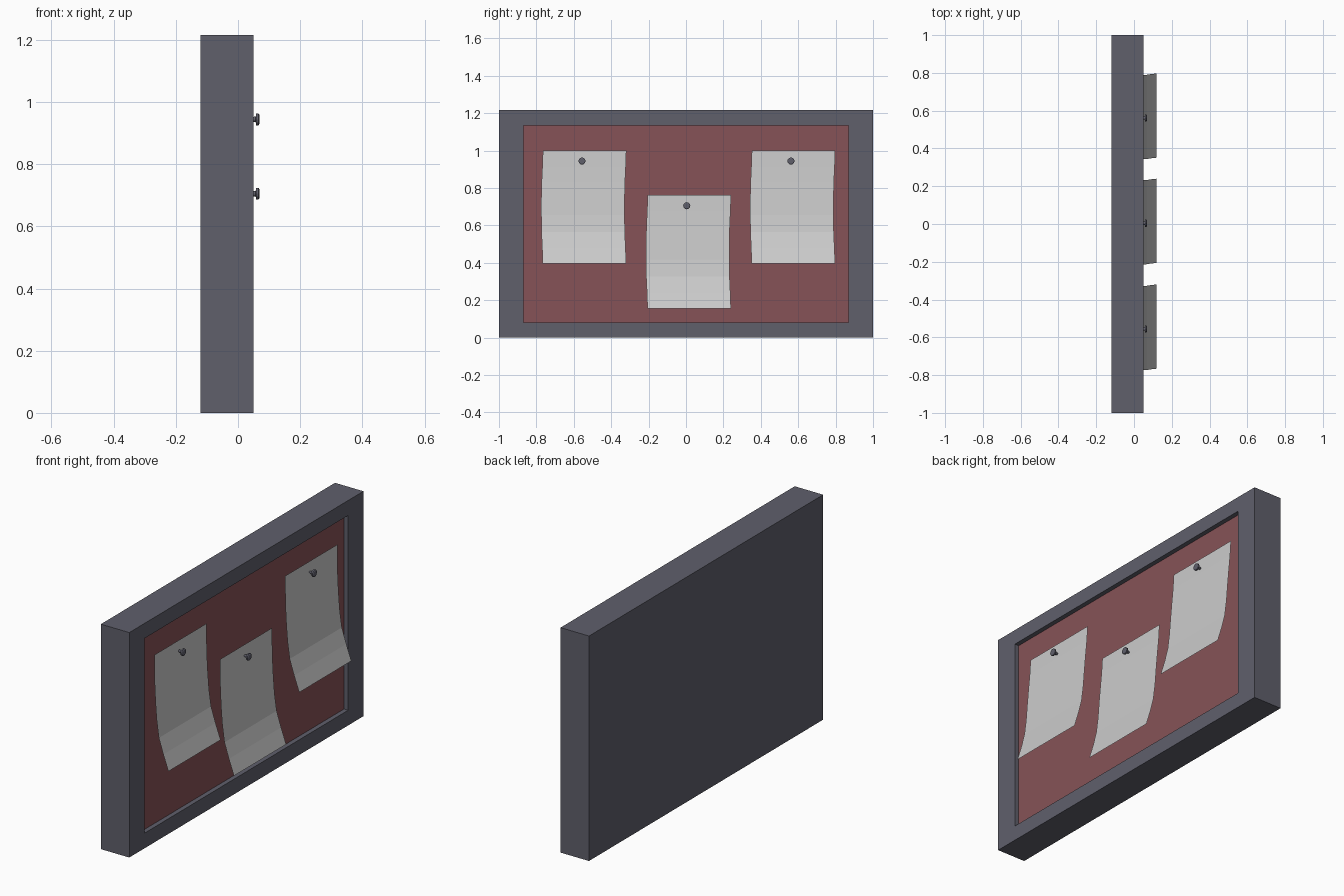
import bpy, bmesh, math
from mathutils import Matrix

if "Cube" in bpy.data.objects:
    bpy.data.objects.remove(bpy.data.objects["Cube"])


def material(name, rgb):
    m = bpy.data.materials.new(name)
    m.diffuse_color = (*rgb, 1)
    m.use_nodes = True
    m.node_tree.nodes["Principled BSDF"].inputs["Base Color"].default_value = m.diffuse_color
    return m


def add_object(name, bm, mat=None):
    me = bpy.data.meshes.new(name)
    bm.to_mesh(me)
    bm.free()
    ob = bpy.data.objects.new(name, me)
    bpy.context.collection.objects.link(ob)
    if mat:
        me.materials.append(mat)
    return ob


slate = material("slate", (0.115, 0.115, 0.148))
felt = material("red_felt", (0.24, 0.086, 0.096))

BACK, FRONT, FLOOR, HEIGHT = -0.12, 0.05, 0.025, 1.216


def rect(bm, x, half, z0, z1):
    return [bm.verts.new((x, y, z)) for y, z in
            ((-half, z0), (half, z0), (half, z1), (-half, z1))]


# Frame: closed back, front rim, and inner recess walls
bm = bmesh.new()
rings = [rect(bm, BACK, 1, 0, HEIGHT), rect(bm, FRONT, 1, 0, HEIGHT),
         rect(bm, FRONT, 0.87, 0.082, 1.135), rect(bm, FLOOR, 0.87, 0.082, 1.135)]
bm.faces.new(rings[0][::-1])
for a, b in zip(rings, rings[1:]):
    for i in range(4):
        j = (i + 1) % 4
        bm.faces.new((a[i], a[j], b[j], b[i]))
add_object("frame", bm, slate)

# Pin board panel filling the recess
bm = bmesh.new()
bm.faces.new(rect(bm, FLOOR, 0.87, 0.082, 1.135))
add_object("pin_board", bm, felt)

# Sheet profile from top to bottom: (fraction down, x, sideways drift)
SHEET = [(0, 0.035, 0), (0.14, 0.038, -0.003), (0.28, 0.043, -0.007),
         (0.42, 0.049, -0.009), (0.57, 0.056, -0.009), (0.72, 0.068, -0.008),
         (0.86, 0.092, -0.004), (1, 0.12, -0.001)]


def paper(name, y, top):
    bm = bmesh.new()
    rows = [[bm.verts.new((x, y + d + s * 0.223, top - t * 0.606)) for s in (-1, 1)]
            for t, x, d in SHEET]
    for a, b in zip(rows, rows[1:]):
        bm.faces.new((a[0], b[0], b[1], a[1]))
    return add_object(name, bm)


# Push pin: tapered shaft flaring into a wide head, along x
PIN = [(0.026, 0.004), (0.048, 0.008), (0.057, 0.009), (0.058, 0.019),
       (0.066, 0.019), (0.069, 0.014)]


def pin(name, y, z, sides=12):
    bm = bmesh.new()
    loops = [[bm.verts.new((x, y + r * math.cos(a), z + r * math.sin(a)))
              for a in (2 * math.pi * k / sides for k in range(sides))]
             for x, r in PIN]
    for a, b in zip(loops, loops[1:]):
        for i in range(sides):
            j = (i + 1) % sides
            bm.faces.new((a[i], a[j], b[j], b[i]))
    bm.faces.new(loops[0][::-1])
    bm.faces.new(loops[-1])
    return add_object(name, bm, slate)


# Three sheets, each with its pin
for side, y, top, pin_y, pin_z in (("left", -0.542, 1.001, -0.556, 0.944),
                                   ("middle", 0.018, 0.763, 0.004, 0.705),
                                   ("right", 0.575, 1.001, 0.561, 0.944)):
    paper("paper_" + side, y, top)
    pin("pin_" + side, pin_y, pin_z)
